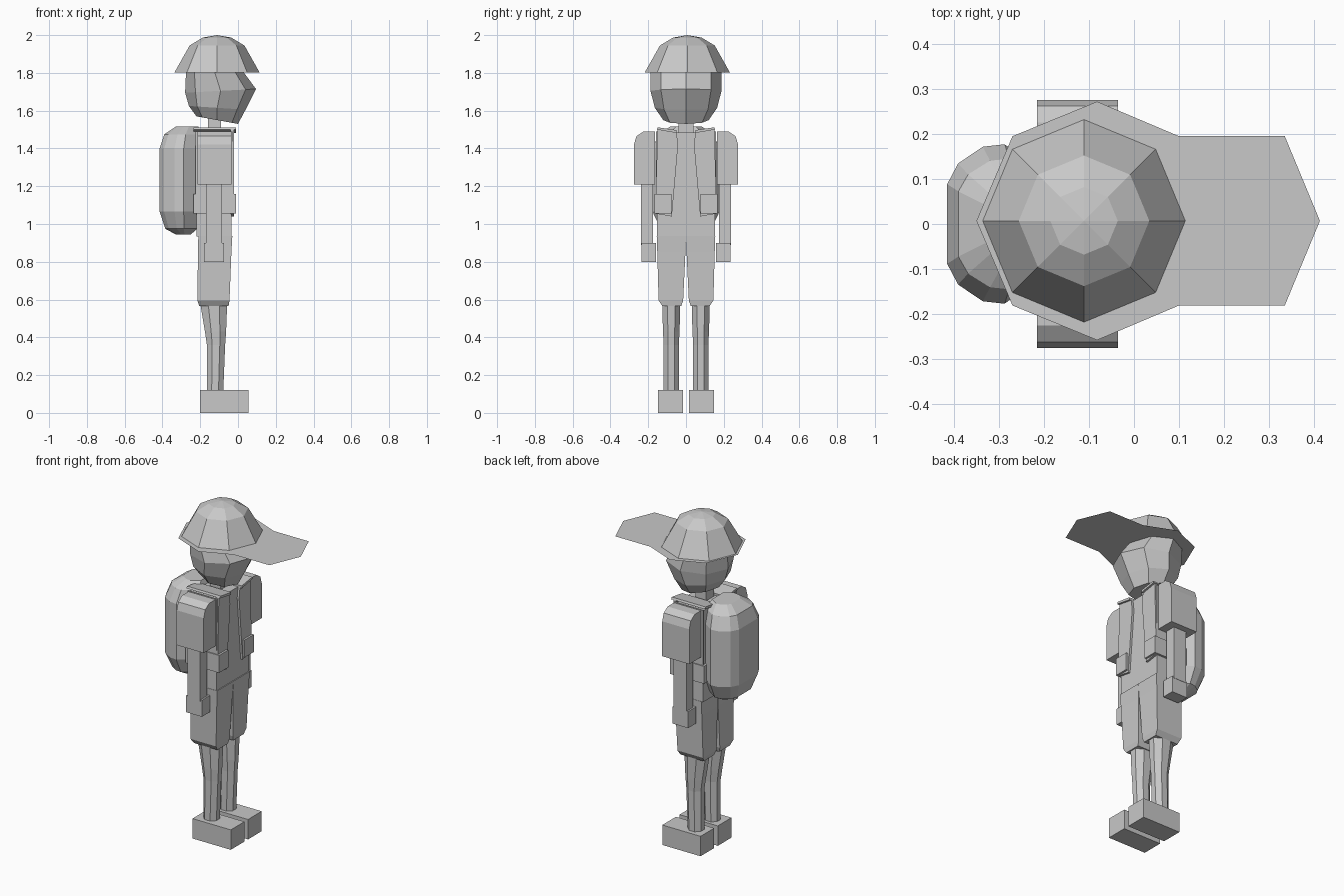
import bpy, bmesh
from math import cos, sin, pi

cube = bpy.data.objects.get("Cube")
if cube:
    bpy.data.objects.remove(cube, do_unlink=True)

grey = bpy.data.materials.new("light_grey")
grey.use_nodes = True
grey.diffuse_color = (0.58, 0.58, 0.58, 1)
grey.node_tree.nodes["Principled BSDF"].inputs["Base Color"].default_value = grey.diffuse_color


def finish(name, bm):
    bmesh.ops.recalc_face_normals(bm, faces=bm.faces)
    mesh = bpy.data.meshes.new(name)
    bm.to_mesh(mesh)
    bm.free()
    mesh.materials.append(grey)
    obj = bpy.data.objects.new(name, mesh)
    bpy.context.collection.objects.link(obj)
    return obj


def loft(name, rings, bottom=True, top=True):
    """Skin a stack of point rings and close its ends."""
    bm = bmesh.new()
    loops = [[bm.verts.new(p) for p in ring] for ring in rings]
    for a, b in zip(loops, loops[1:]):
        n = len(a)
        for i in range(n):
            j = (i + 1) % n
            bm.faces.new((a[i], a[j], b[j], b[i]))
    if bottom:
        bm.faces.new(loops[0])
    if top:
        bm.faces.new(loops[-1])
    bmesh.ops.remove_doubles(bm, verts=bm.verts, dist=0.0001)
    return finish(name, bm)


def rect(x0, x1, y0, y1, z):
    return [(x0, y0, z), (x1, y0, z), (x1, y1, z), (x0, y1, z)]


def box(name, x0, x1, y0, y1, z0, z1):
    return loft(name, [rect(x0, x1, y0, y1, z0), rect(x0, x1, y0, y1, z1)])


def prism(name, profile, x0, x1):
    """Extrude a (y, z) profile along x."""
    return loft(name, [[(x, y, z) for y, z in profile] for x in (x0, x1)])


def octagon(cx, cy, rx, ry, z, turn=0.0, tilt=0.0):
    return [(cx + rx * cos(a), cy + ry * sin(a), z - tilt * cos(a))
            for a in (turn + i * pi / 4 for i in range(8))]


# Head: tilted eight-sided rings, with the chin forward
loft("head", [
    octagon(-0.11, 0, 0.11, 0.12, 1.55, tilt=0.02),
    octagon(-0.11, 0, 0.15, 0.165, 1.615, tilt=0.01),
    octagon(-0.0925, 0, 0.1875, 0.188, 1.705, tilt=-0.01),
    octagon(-0.125, 0, 0.15, 0.188, 1.81),
    octagon(-0.12, 0, 0.10, 0.12, 1.90)])
box("neck", -0.16, -0.09, -0.04, 0.04, 1.47, 1.58)

# Cap crown and flat brim
loft("cap_crown", [octagon(-0.111, 0.007, r, r, z) for r, z in
                   ((0.225, 1.803), (0.145, 1.945), (0.075, 1.987), (0.0, 2.0))],
     bottom=False, top=False)
half_brim = [(-0.35, 0), (-0.27, 0.188), (-0.082, 0.265), (0.10, 0.188), (0.335, 0.188), (0.413, 0)]
outline = half_brim + [(x, -y) for x, y in half_brim[-2:0:-1]]
bm = bmesh.new()
bm.faces.new([bm.verts.new((x, y + 0.007, 1.802)) for x, y in outline])
finish("cap_brim", bm)

# Torso
box("torso", -0.22, -0.035, -0.153, 0.153, 0.935, 1.485)

# Backpack: rounded stack with a flat side toward the body
pack_half = [(0.5, 0.62), (0.08, 1.0), (-0.14, 0.97), (-0.39, 0.76), (-0.5, 0.5)]
pack_shape = pack_half + [(x, -y) for x, y in reversed(pack_half)]
pack_rings = [(-0.33, -0.25, 0.08, 0.945), (-0.385, -0.215, 0.135, 0.975),
              (-0.415, -0.195, 0.177, 1.065), (-0.415, -0.195, 0.177, 1.40),
              (-0.39, -0.195, 0.145, 1.475), (-0.33, -0.21, 0.085, 1.515)]
loft("backpack", [[((a + b) / 2 + x * (b - a), w * y, z) for x, y in pack_shape]
                  for a, b, w, z in pack_rings])

# Paired parts, built on each side
for side, s in (("left", 1), ("right", -1)):
    def side_box(name, x0, x1, y0, y1, z0, z1):
        box(f"{side}_{name}", x0, x1, s * y0, s * y1, z0, z1)

    # Open vest: front panel, shoulder plate, side and hem pocket
    panel = [(0.15, 1.51), (0.05, 1.487), (0.042, 1.42), (0.075, 1.04), (0.163, 1.055)]
    prism(f"{side}_vest_panel", [(s * y, z) for y, z in panel], -0.04, -0.022)
    shoulder = [(0.155, 1.50), (0.15, 1.512), (0.05, 1.497), (0.05, 1.482)]
    prism(f"{side}_vest_shoulder", [(s * y, z) for y, z in shoulder], -0.235, -0.01)
    side_box("vest_side", -0.225, -0.03, 0.15, 0.16, 1.055, 1.49)
    side_box("vest_pocket", -0.235, -0.01, 0.078, 0.166, 1.055, 1.16)

    # Arm: sleeve with rounded shoulder, forearm and hand
    sleeve = [(0.165, 1.21), (0.276, 1.21), (0.276, 1.42), (0.262, 1.465), (0.225, 1.49), (0.165, 1.49)]
    prism(f"{side}_sleeve", [(s * y, z) for y, z in sleeve], -0.215, -0.035)
    side_box("forearm", -0.17, -0.085, 0.175, 0.238, 0.89, 1.22)
    side_box("hand", -0.18, -0.075, 0.16, 0.236, 0.80, 0.90)

    # Shorts leg
    shorts = [(-0.205, -0.05, 0.025, 0.125, 0.565), (-0.215, -0.045, 0.015, 0.145, 0.595),
              (-0.212, -0.035, 0.003, 0.152, 0.85), (-0.21, -0.03, 0.0, 0.155, 0.937)]
    loft(f"{side}_shorts", [rect(a, b, s * c, s * d, z) for a, b, c, d, z in shorts])

    # Lower leg: x range, half width and height
    leg = [(-0.165, -0.078, 0.041, 0.11), (-0.165, -0.068, 0.040, 0.36),
           (-0.175, -0.063, 0.044, 0.43), (-0.20, -0.057, 0.048, 0.58)]
    loft(f"{side}_lower_leg", [octagon((a + b) / 2, s * 0.078, (b - a) / 2 * 1.08, w * 1.08, z, turn=pi / 8)
                               for a, b, w, z in leg])
    side_box("shoe", -0.20, 0.055, 0.017, 0.147, 0.0, 0.12)
